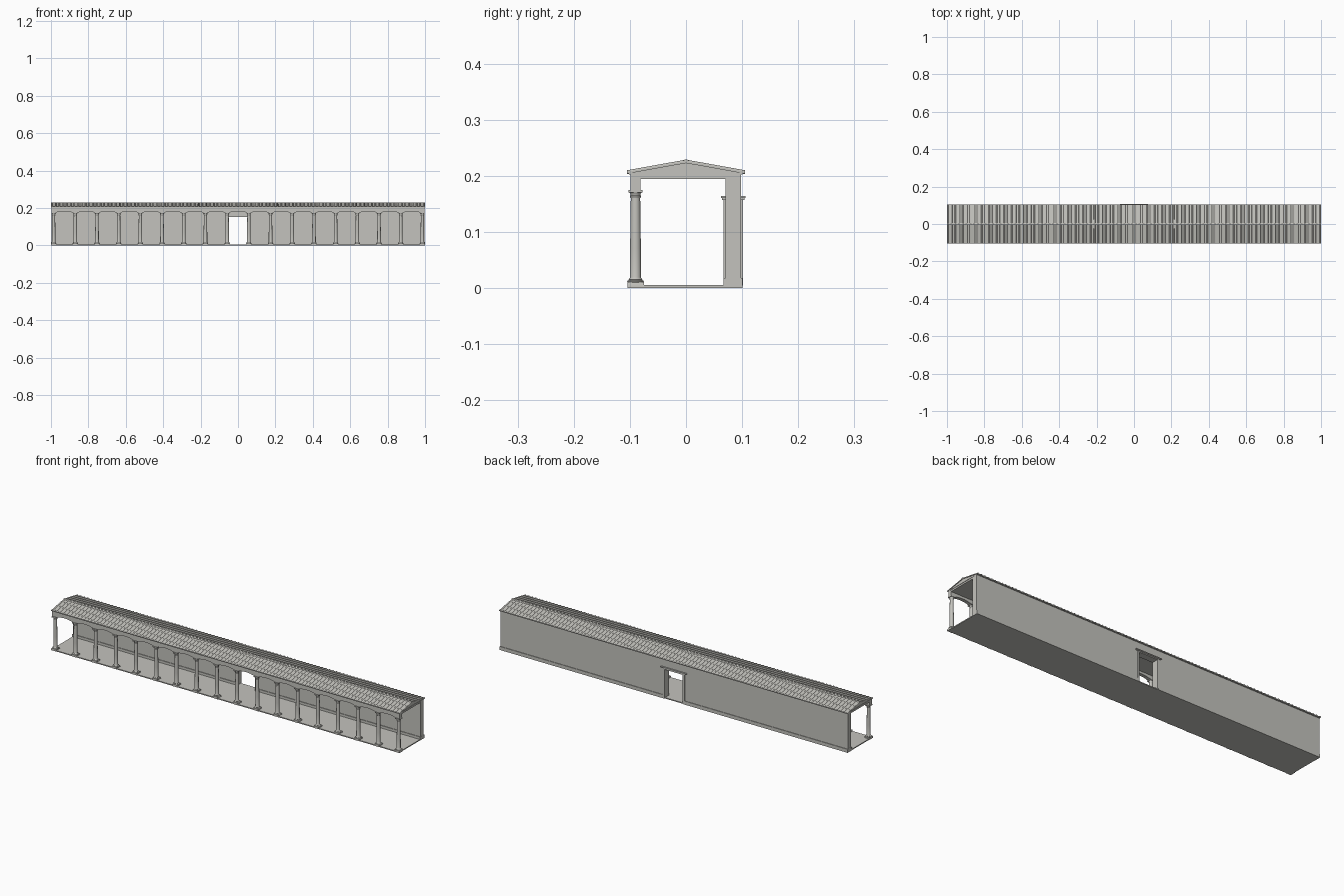
import bpy, bmesh, math

if "Cube" in bpy.data.objects:
    bpy.data.objects.remove(bpy.data.objects["Cube"])

stone = bpy.data.materials.new("warm grey stone")
stone.diffuse_color = (0.55, 0.545, 0.51, 1)
stone.use_nodes = True
stone.node_tree.nodes["Principled BSDF"].inputs["Base Color"].default_value = stone.diffuse_color


def finish(name, bm, smooth=False):
    bmesh.ops.recalc_face_normals(bm, faces=bm.faces)
    me = bpy.data.meshes.new(name)
    bm.to_mesh(me)
    bm.free()
    me.materials.append(stone)
    ob = bpy.data.objects.new(name, me)
    bpy.context.collection.objects.link(ob)
    if smooth:
        bpy.context.view_layer.objects.active = ob
        ob.select_set(True)
        bpy.ops.object.shade_smooth_by_angle(angle=math.radians(35))
        ob.select_set(False)
    return ob


def add_box(bm, x0, x1, y0, y1, z0, z1):
    vs = bmesh.ops.create_cube(bm, size=1)["verts"]
    for v in vs:
        v.co = ((x0 + x1) / 2 + v.co.x * (x1 - x0),
                (y0 + y1) / 2 + v.co.y * (y1 - y0),
                (z0 + z1) / 2 + v.co.z * (z1 - z0))


def boxes(name, *dims):
    bm = bmesh.new()
    for d in dims:
        add_box(bm, *d)
    return finish(name, bm)


def prism(bm, pts, axis, a, b):
    """Extrude a 2D outline along x (pts = y,z) or along y (pts = x,z)."""
    at = (lambda p, t: (t, p[0], p[1])) if axis == "x" else (lambda p, t: (p[0], t, p[1]))
    va = [bm.verts.new(at(p, a)) for p in pts]
    vb = [bm.verts.new(at(p, b)) for p in pts]
    bm.faces.new(va)
    bm.faces.new(vb)
    n = len(pts)
    for i in range(n):
        j = (i + 1) % n
        bm.faces.new((va[i], va[j], vb[j], vb[i]))


PITCH, COLS, YC = 0.116, 18, -0.09
col_x = [(i - (COLS - 1) / 2) * PITCH for i in range(COLS)]

# Floor slab
boxes("floor", (-0.998, 0.998, -0.103, 0.098, 0, 0.005))

# Rear wall either side of the doorway, and above it
D, DZ = 0.052, 0.152
boxes("rear_wall", (-0.998, -D, 0.07, 0.098, 0.004, 0.203),
      (D, 0.998, 0.07, 0.098, 0.004, 0.203), (-D, D, 0.07, 0.098, DZ, 0.203))
boxes("wall_plinth", (-0.999, -D, 0.067, 0.101, 0, 0.018),
      (D, 0.999, 0.067, 0.101, 0, 0.018))

# Door surround: jambs and a stepped lintel
boxes("door_frame", (-D - 0.01, -D, 0.0665, 0.1015, 0.004, DZ),
      (D, D + 0.01, 0.0665, 0.1015, 0.004, DZ),
      (-D - 0.01, D + 0.01, 0.0665, 0.1015, DZ, DZ + 0.005),
      (-0.068, 0.068, 0.064, 0.104, DZ + 0.005, DZ + 0.008),
      (-0.074, 0.074, 0.062, 0.106, DZ + 0.008, DZ + 0.012))

# Columns: square plinth, turned shaft with mouldings, square abacus
profile = [(0.0145, 0.010), (0.0150, 0.0115), (0.0135, 0.0135), (0.0115, 0.014),
           (0.0125, 0.0155), (0.0105, 0.017), (0.0098, 0.019), (0.0096, 0.07),
           (0.0084, 0.160), (0.0098, 0.162), (0.0098, 0.164), (0.0086, 0.165),
           (0.0092, 0.168), (0.0115, 0.171)]
SEG = 20
bm = bmesh.new()
for x in col_x:
    prism(bm, [(x - 0.0145, 0), (x + 0.0145, 0), (x + 0.0145, 0.006),
               (x + 0.0125, 0.011), (x - 0.0125, 0.011), (x - 0.0145, 0.006)],
          "y", YC - 0.0145, YC + 0.0155)
    add_box(bm, x - 0.0122, x + 0.0122, YC - 0.0122, YC + 0.0122, 0.170, 0.175)
    rings = [[bm.verts.new((x + r * math.cos(2 * math.pi * k / SEG),
                            YC + r * math.sin(2 * math.pi * k / SEG), z))
              for k in range(SEG)] for r, z in profile]
    for a, b in zip(rings, rings[1:]):
        for k in range(SEG):
            m = (k + 1) % SEG
            bm.faces.new((a[k], a[m], b[m], b[k]))
finish("columns", bm, True)

# Front entablature with a shallow arch cut over every bay
outline = [(0.998, 0.203), (-0.998, 0.203), (-0.998, 0.174)]
for xa, xb in zip(col_x, col_x[1:]):
    a, b = xa + 0.009, xb - 0.009
    for k in range(9):
        t = k / 8
        outline.append((a + (b - a) * t, 0.174 + 0.008 * (1 - (2 * t - 1) ** 2)))
outline.append((0.998, 0.174))
bm = bmesh.new()
prism(bm, outline, "y", YC - 0.009, YC + 0.009)
finish("arched_entablature", bm)

# Flat ceiling and end gables
boxes("ceiling", (-0.997, 0.997, YC + 0.008, 0.071, 0.194, 0.203))
boxes("cornice", (-0.999, 0.999, -0.102, 0.101, 0.202, 0.205))
bm = bmesh.new()
prism(bm, [(-0.104, 0.203), (0.104, 0.203), (0.104, 0.206), (0, 0.2245), (-0.104, 0.206)],
      "x", -0.997, 0.997)
finish("gable_body", bm)

# Roof slopes, round cover tiles and ridge cap
bm = bmesh.new()
for s in (-1, 1):
    prism(bm, [(0, 0.2225), (s * 0.105, 0.2035), (s * 0.105, 0.207), (0, 0.226)],
          "x", -1, 1)
finish("roof_slopes", bm)

N = 100
bm = bmesh.new()
for i in range(N):
    x = -0.9955 + 1.991 * i / (N - 1)
    arc = [(0.0042 * math.cos(math.pi * k / 6), 0.0032 * math.sin(math.pi * k / 6))
           for k in range(7)]
    for s in (-1, 1):
        lo = [bm.verts.new((x + u, s * 0.1055, 0.2065 + w)) for u, w in arc]
        hi = [bm.verts.new((x + u, 0, 0.2255 + w)) for u, w in arc]
        bm.faces.new(lo)
        for k in range(6):
            bm.faces.new((lo[k], lo[k + 1], hi[k + 1], hi[k]))
        bm.faces.new((lo[0], hi[0], hi[6], lo[6]))
finish("roof_tile_ribs", bm)

bm = bmesh.new()
prism(bm, [(0.005 * math.cos(math.pi * k / 6), 0.2245 + 0.005 * math.sin(math.pi * k / 6))
           for k in range(7)], "x", -1, 1)
finish("ridge_cap", bm)
